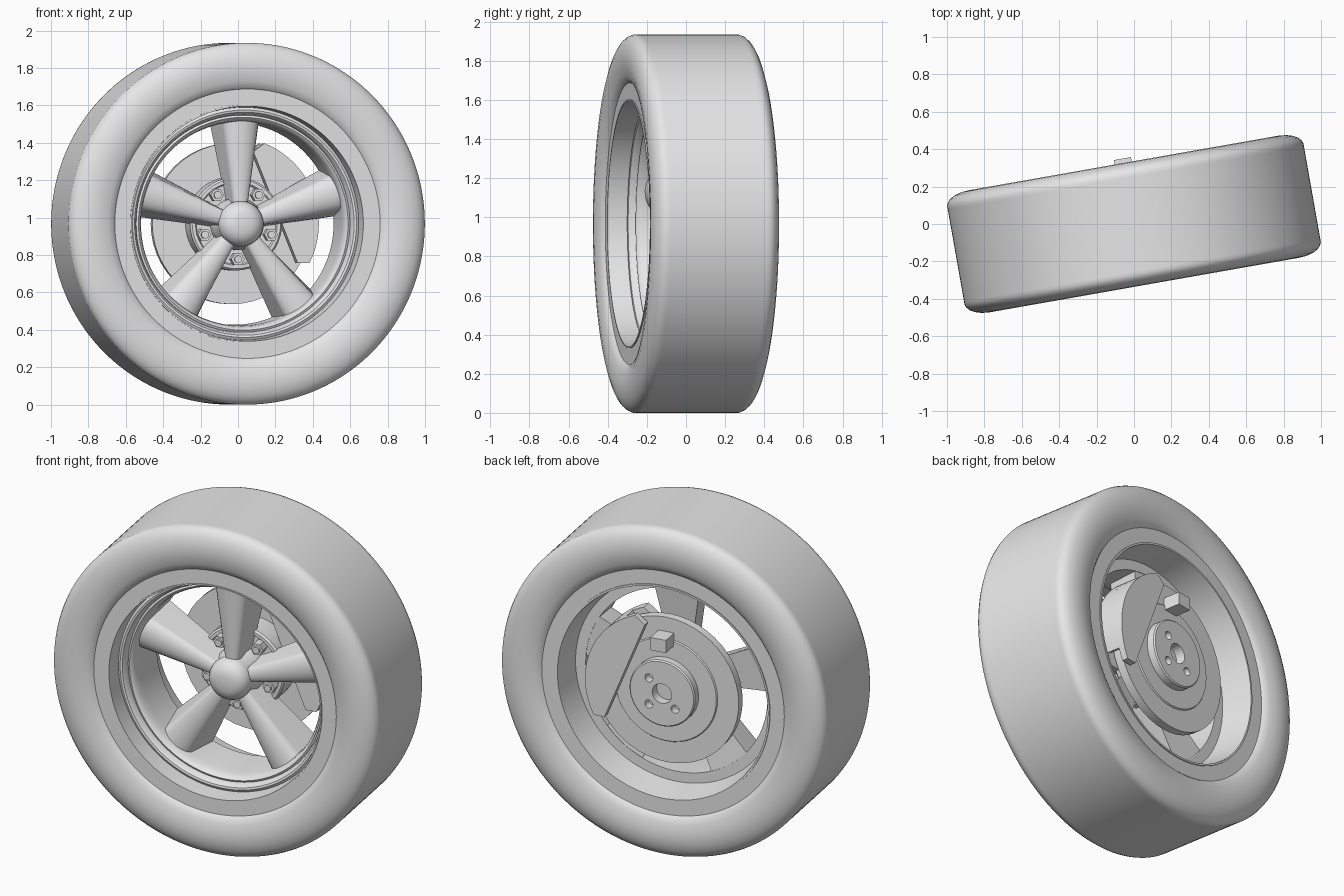
import bpy, bmesh
from math import sin, cos, pi, radians
from mathutils import Matrix, Vector

cube = bpy.data.objects.get("Cube")
if cube:
    bpy.data.objects.remove(cube, do_unlink=True)

grey = bpy.data.materials.new("plain grey")
grey.use_nodes = True
grey.diffuse_color = (0.8, 0.8, 0.8, 1)
grey.node_tree.nodes["Principled BSDF"].inputs["Base Color"].default_value = (0.8, 0.8, 0.8, 1)

# The wheel is built around the y axis, then lifted and steered
PLACE = Matrix.Translation((0, 0, 0.967)) @ Matrix.Rotation(radians(10), 4, 'Z')


def finish(name, bm, smooth=True):
    bmesh.ops.remove_doubles(bm, verts=bm.verts, dist=0.0001)
    bmesh.ops.recalc_face_normals(bm, faces=bm.faces)
    bm.transform(PLACE)
    mesh = bpy.data.meshes.new(name)
    bm.to_mesh(mesh)
    bm.free()
    mesh.materials.append(grey)
    obj = bpy.data.objects.new(name, mesh)
    bpy.context.collection.objects.link(obj)
    bpy.ops.object.select_all(action='DESELECT')
    bpy.context.view_layer.objects.active = obj
    obj.select_set(True)
    if smooth:
        bpy.ops.object.shade_smooth_by_angle(angle=radians(32))
    return obj


def lathe(name, profile, segments=128, closed=True):
    """Spin (radius, y) points around the y axis."""
    bm = bmesh.new()
    rings = [[bm.verts.new((r * cos(2 * pi * i / segments), y, r * sin(2 * pi * i / segments)))
              for i in range(segments)] for r, y in profile]
    pairs = list(zip(rings, rings[1:]))
    if closed:
        pairs.append((rings[-1], rings[0]))
    for a, b in pairs:
        for i in range(segments):
            j = (i + 1) % segments
            bm.faces.new((a[i], a[j], b[j], b[i]))
    return finish(name, bm)


def loft(name, first, second, smooth=True):
    """Join two outlines of equal length and cap both ends."""
    bm = bmesh.new()
    a = [bm.verts.new(p) for p in first]
    b = [bm.verts.new(p) for p in second]
    for i in range(len(a)):
        j = (i + 1) % len(a)
        bm.faces.new((a[i], a[j], b[j], b[i]))
    bm.faces.new(a)
    bm.faces.new(b)
    return finish(name, bm, smooth)


def prism(name, outline, y0, y1, smooth=True):
    return loft(name, [(x, y0, z) for x, z in outline], [(x, y1, z) for x, z in outline], smooth)


def arc(radius, start, end, steps, cx=0, cz=0):
    return [(cx + radius * cos(radians(start + (end - start) * i / steps)),
             cz + radius * sin(radians(start + (end - start) * i / steps))) for i in range(steps + 1)]


# Tyre: flat bead ring, crease, bulging wall; half profile mirrored across the middle
half = [(0.632, -0.292), (0.72, -0.292), (0.733, -0.306), (0.76, -0.317), (0.80, -0.327),
        (0.84, -0.331), (0.885, -0.327), (0.92, -0.316), (0.945, -0.302), (0.96, -0.285),
        (0.967, -0.268), (0.967, -0.25)]
lathe("tyre", half + [(r, -y) for r, y in reversed(half)], 160)

# Rim: front lip, two rounded steps, inner barrel, back barrel
lathe("rim", [(0.636, -0.298), (0.628, -0.298), (0.622, -0.19), (0.608, -0.198), (0.596, -0.195),
              (0.585, -0.18), (0.58, -0.155), (0.569, -0.161), (0.558, -0.152), (0.55, -0.13),
              (0.545, -0.09), (0.54, 0.12), (0.60, 0.12), (0.625, 0.298), (0.636, 0.298)], 128)


# Spokes: rounded front, flat sides and back, widening outwards
def spoke_section(radius, back, front, y_back, y_side, y_crown, turn):
    pts = [(-back / 2, y_back)]
    pts += [(-front / 2 * cos(pi * i / 12), y_side + (y_crown - y_side) * sin(pi * i / 12))
            for i in range(13)]
    pts.append((back / 2, y_back))
    return [turn @ Vector((t, y, radius)) for t, y in pts]


for k in range(5):
    turn = Matrix.Rotation(2 * pi * k / 5, 3, 'Y')
    loft(f"spoke_{k + 1}",
         spoke_section(0.09, 0.10, 0.075, 0.06, -0.07, -0.10, turn),
         spoke_section(0.555, 0.27, 0.20, 0.12, -0.07, -0.12, turn))

# Centre cap and its boss
lathe("centre_cap", [(0, -0.17), (0.05, -0.168), (0.08, -0.158), (0.105, -0.138), (0.118, -0.112),
                     (0.122, -0.09), (0.118, -0.05), (0.14, 0.0), (0.14, 0.07), (0, 0.07)], 48, False)

# Brake disc with a hat in front and a raised ring behind
lathe("brake_disc", [(0.06, 0.06), (0.215, 0.06), (0.222, 0.05), (0.24, 0.05), (0.25, 0.06),
                     (0.25, 0.20), (0.43, 0.20), (0.43, 0.25), (0.305, 0.25), (0.30, 0.257),
                     (0.06, 0.257)], 48)

# Lug nuts between the spokes
for k in range(5):
    a = radians(54 + 72 * k)
    cx, cz = 0.19 * cos(a), 0.19 * sin(a)
    prism(f"lug_nut_{k + 1}", arc(0.036, 0, 300, 5, cx, cz), 0.0, 0.065, False)
    prism(f"lug_stud_{k + 1}", arc(0.02, 0, 345, 23, cx, cz), -0.015, 0.01)

# Rear hub flange with a bore and four bolt holes
flange = lathe("hub_flange", [(0, 0.23), (0.195, 0.23), (0.195, 0.30), (0.188, 0.307), (0, 0.307)], 64, False)
holes = [(0, 0, 0.058)] + [(0.11 * cos(radians(45 + 90 * k)), 0.11 * sin(radians(45 + 90 * k)), 0.024)
                           for k in range(4)]
for cx, cz, radius in holes:
    cutter = prism("hole_cutter", arc(radius, 0, 345, 23, cx, cz), 0.25, 0.35, False)
    cutter.hide_render = True
    bpy.context.view_layer.objects.active = flange
    mod = flange.modifiers.new("hole", 'BOOLEAN')
    mod.operation = 'DIFFERENCE'
    mod.solver = 'EXACT'
    mod.object = cutter
    # keep the hole cut ahead of the shading step
    bpy.ops.object.modifier_move_to_index(modifier=mod.name, index=0)
    bpy.ops.object.modifier_apply(modifier=mod.name)
    bpy.data.objects.remove(cutter, do_unlink=True)

# Brake caliper: two chord-cut plates and a bridge over the disc edge
segment = arc(0.46, -27, 69, 24) + [(0.105, 0.385), (0.345, -0.21)]
prism("caliper_front_plate", segment, 0.12, 0.185)
prism("caliper_back_plate", segment, 0.262, 0.30)
prism("caliper_bridge", arc(0.46, -18, 60, 20) + arc(0.437, 60, -18, 20), 0.18, 0.265)

# Mounting lug behind the disc
prism("mounting_lug", [(-0.046, 0.27), (0.046, 0.27), (0.046, 0.345), (-0.046, 0.345)], 0.24, 0.355, False)
